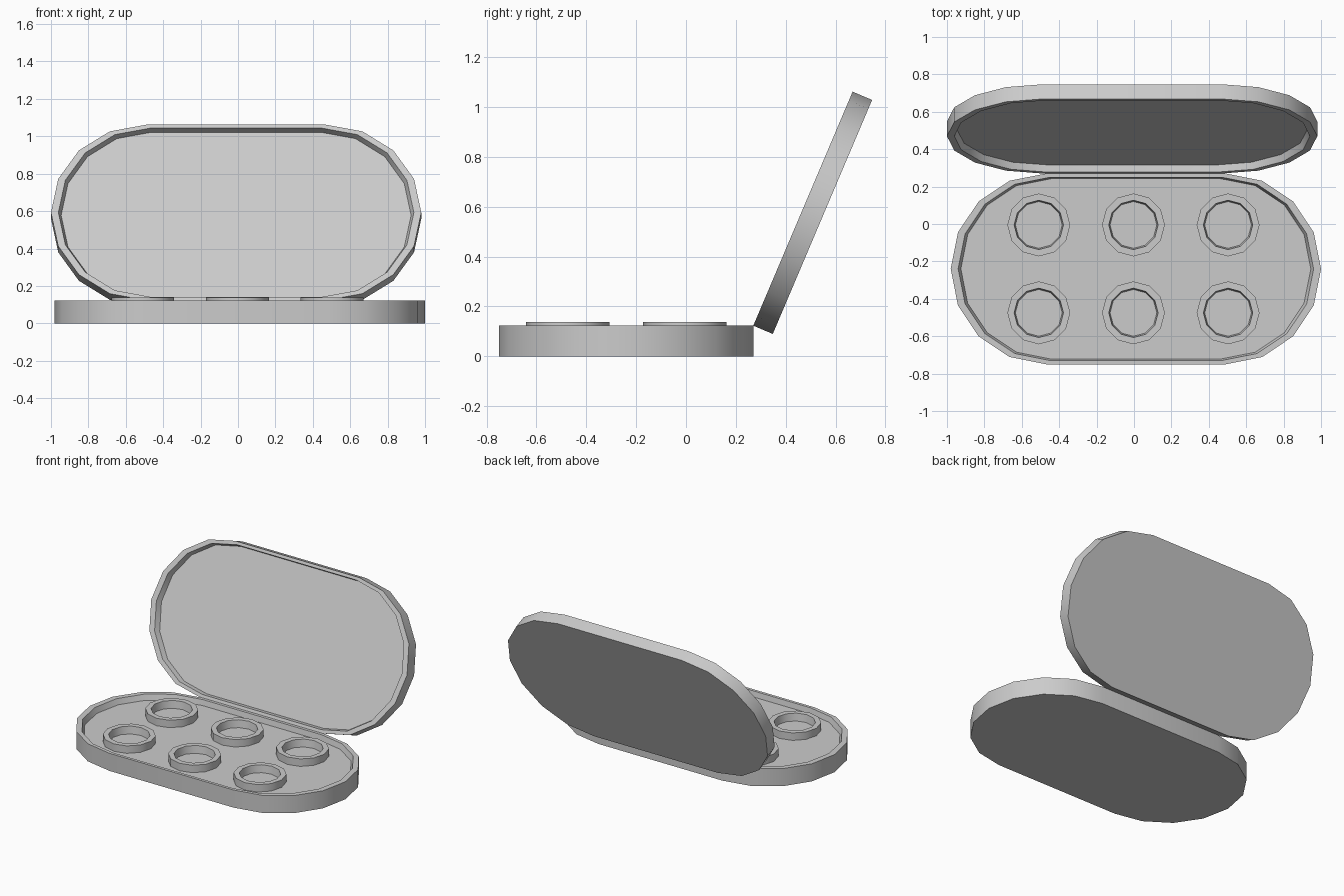
import bpy
import bmesh
from math import cos, sin, pi, radians

if "Cube" in bpy.data.objects:
    bpy.data.objects.remove(bpy.data.objects["Cube"], do_unlink=True)

grey = bpy.data.materials.new("light grey")
grey.use_nodes = True
colour = (0.6, 0.6, 0.6, 1)
grey.diffuse_color = colour
grey.node_tree.nodes["Principled BSDF"].inputs["Base Color"].default_value = colour

HALF_LENGTH, RADIUS = 0.99, 0.51
END_STEPS = 8
RECESS = 0.038


def pill_outline():
    """Rounded-end outline centred on the origin, counter-clockwise."""
    straight = HALF_LENGTH - RADIUS
    points = []
    for side, start in ((1, -pi / 2), (-1, pi / 2)):
        for i in range(END_STEPS + 1):
            a = start + pi * i / END_STEPS
            points.append((side * straight + RADIUS * cos(a), RADIUS * sin(a)))
    return points


def circle_outline(count):
    return [(cos(2 * pi * i / count), sin(2 * pi * i / count)) for i in range(count)]


def loft(name, outline, levels, capped, location, tilt=0):
    """Skin scaled copies of an outline, each level being (scale, height)."""
    bm = bmesh.new()
    loops = [[bm.verts.new((x * s, y * s, z)) for x, y in outline] for s, z in levels]
    n = len(outline)
    for low, high in zip(loops, loops[1:]):
        for i in range(n):
            j = (i + 1) % n
            bm.faces.new((low[i], low[j], high[j], high[i]))
    if capped:
        bm.faces.new(loops[0][::-1])
        bm.faces.new(loops[-1])
    mesh = bpy.data.meshes.new(name)
    bm.to_mesh(mesh)
    bm.free()
    obj = bpy.data.objects.new(name, mesh)
    bpy.context.collection.objects.link(obj)
    obj.location = location
    obj.rotation_euler.x = tilt
    mesh.materials.append(grey)
    bpy.ops.object.select_all(action="DESELECT")
    obj.select_set(True)
    bpy.context.view_layer.objects.active = obj
    bpy.ops.object.shade_smooth_by_angle(angle=radians(35))
    return obj


def tray_levels(thickness):
    """Outer wall, flat rim, slightly tapered inner wall and floor."""
    return [(1, 0), (1, thickness), (0.96, thickness), (0.945, thickness - RECESS)]


# Base tray
BASE_TOP = 0.123
BASE_Y = -0.24
loft("base_tray", pill_outline(), tray_levels(BASE_TOP), True, (0.01, BASE_Y, 0))

# Opened lid, leaning back from the rear edge of the tray
tilt = radians(67)
thickness = 0.085
lid_y = BASE_Y + RADIUS + RADIUS * cos(tilt) + thickness * sin(tilt)
lid_z = BASE_TOP + RADIUS * sin(tilt) - thickness * cos(tilt)
loft("lid", pill_outline(), tray_levels(thickness), True, (-0.01, lid_y, lid_z), tilt)

# Six holder rings standing on the tray floor
floor = BASE_TOP - RECESS
ring = [(0.168, 0), (0.168, 0.052), (0.132, 0.052), (0.125, 0)]
for row, y in (("front", -0.235), ("back", 0.235)):
    for column, x in (("right", -0.506), ("middle", 0), ("left", 0.506)):
        loft(f"holder_ring_{row}_{column}", circle_outline(12), ring, False,
             (x - 0.003, BASE_Y + y, floor))
